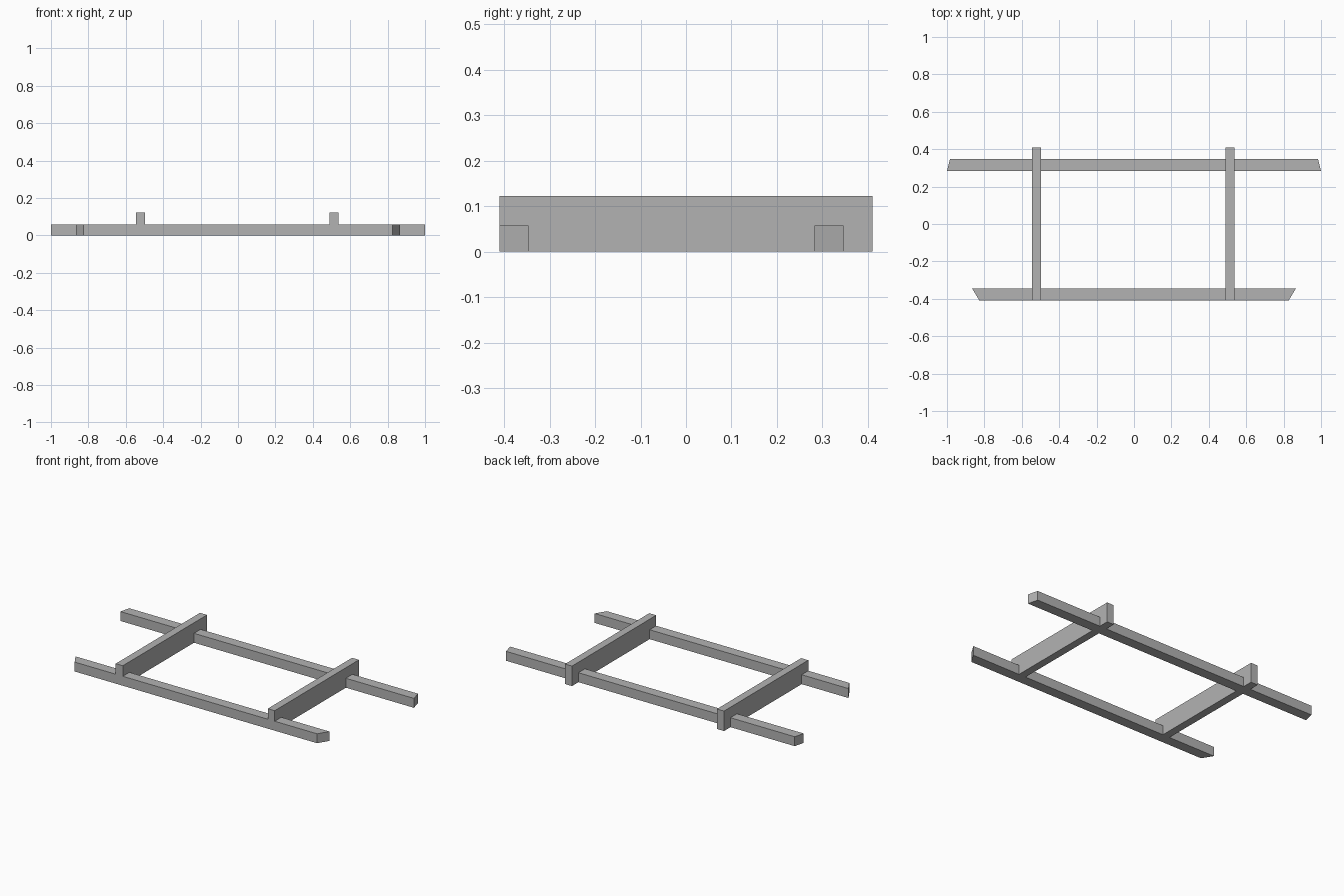
import bpy
import bmesh

# Remove the default cube
cube = bpy.data.objects.get("Cube")
if cube:
    bpy.data.objects.remove(cube)

# Single plain grey finish
GREY = (0.45, 0.45, 0.45, 1.0)
grey = bpy.data.materials.new("plain_grey")
grey.use_nodes = True
grey.diffuse_color = GREY
grey.node_tree.nodes["Principled BSDF"].inputs["Base Color"].default_value = GREY


def prism(name, outline, height):
    """Extrude a counter-clockwise xy outline upward from the ground."""
    bm = bmesh.new()
    base = bm.faces.new([bm.verts.new((x, y, 0)) for x, y in outline])
    top = bmesh.ops.extrude_face_region(bm, geom=[base], use_keep_orig=True)
    verts = [v for v in top["geom"] if isinstance(v, bmesh.types.BMVert)]
    bmesh.ops.translate(bm, verts=verts, vec=(0, 0, height))
    bmesh.ops.recalc_face_normals(bm, faces=bm.faces)
    mesh = bpy.data.meshes.new(name)
    bm.to_mesh(mesh)
    bm.free()
    mesh.materials.append(grey)
    obj = bpy.data.objects.new(name, mesh)
    bpy.context.collection.objects.link(obj)
    return obj


def bar(name, front_x, back_x, y0, y1, height):
    """Bar whose (left, right) extents differ between front and back edges."""
    outline = [(front_x[0], y0), (front_x[1], y0), (back_x[1], y1), (back_x[0], y1)]
    return prism(name, outline, height)


FRONT, BACK = -0.41, 0.41
RAIL_HEIGHT, CROSS_HEIGHT = 0.058, 0.123

# Long rails with mitred ends
bar("front_rail", (-0.826, 0.826), (-0.865, 0.865), FRONT, -0.346, RAIL_HEIGHT)
bar("back_rail", (-1.0, 1.0), (-0.984, 0.984), 0.283, 0.347, RAIL_HEIGHT)

# Taller cross members that pass through the rails
for name, x0, x1 in (("right_cross_member", -0.546, -0.498),
                     ("left_cross_member", 0.49, 0.537)):
    bar(name, (x0, x1), (x0, x1), FRONT, BACK, CROSS_HEIGHT)
